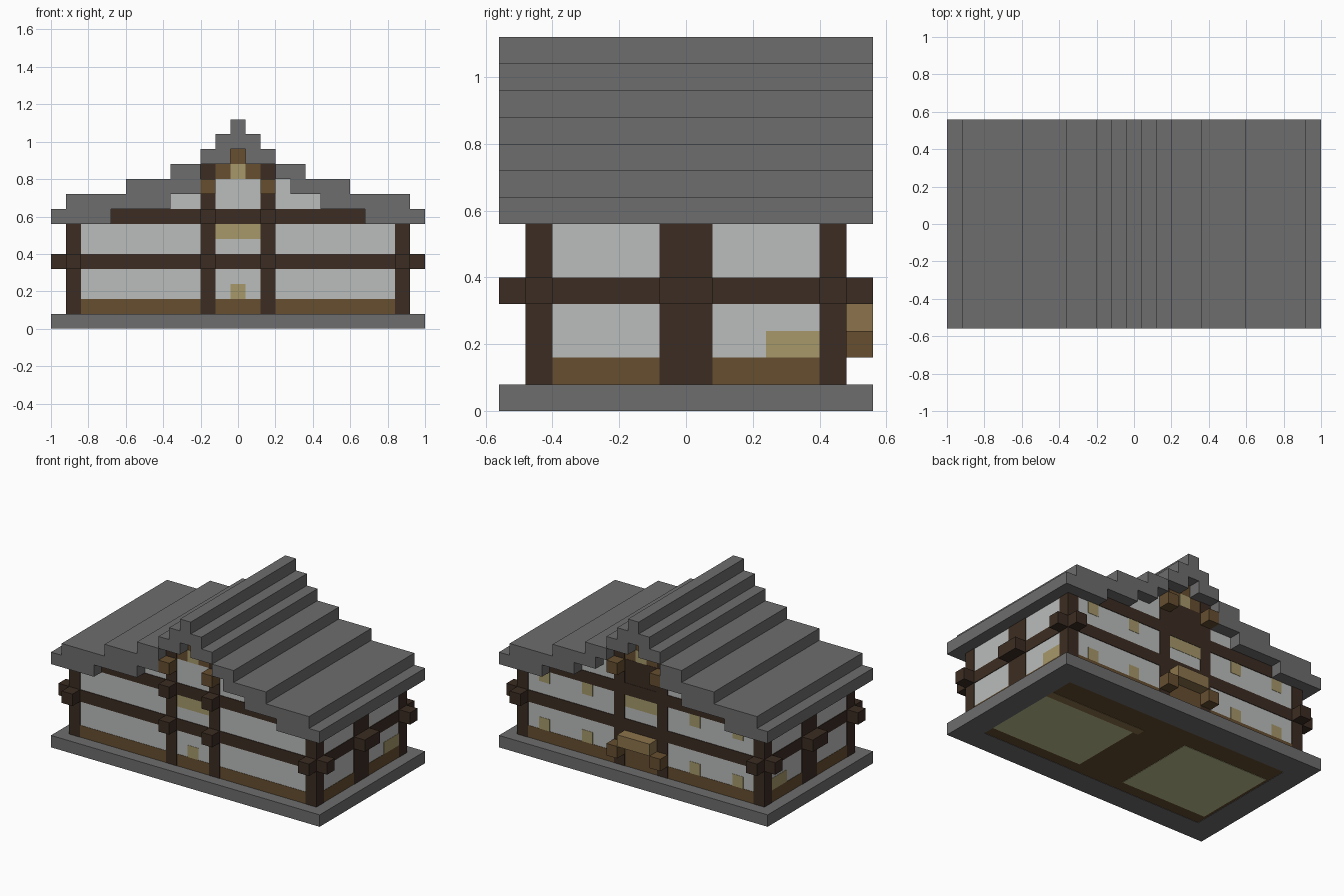
import bpy

cube = bpy.data.objects.get("Cube")
if cube:
    bpy.data.objects.remove(cube, do_unlink=True)

V = 0.08  # block size


def material(name, hex_code):
    def linear(c):
        return c / 12.92 if c <= 0.04045 else ((c + 0.055) / 1.055) ** 2.4
    rgb = [linear(int(hex_code[i:i + 2], 16) / 255) for i in (0, 2, 4)]
    m = bpy.data.materials.new(name)
    m.use_nodes = True
    m.diffuse_color = (*rgb, 1)
    bsdf = next(n for n in m.node_tree.nodes if n.type == 'BSDF_PRINCIPLED')
    bsdf.inputs["Base Color"].default_value = (*rgb, 1)
    return m


STONE = material("grey stone", "6d6d6d")
TIMBER = material("dark timber", "3b2c22")
PLASTER = material("pale plaster", "babdbb")
PLANK = material("brown plank", "664e30")
GLOW = material("tan pane", "a6986a")
LIGHT = material("light wood", "8c744c")
RUG = material("pale green rug", "bfc38f")


def box(name, mat, x, y, z):
    """Box from three (low, high) ranges."""
    verts = [(a, b, c) for a in x for b in y for c in z]
    faces = [(0, 1, 3, 2), (4, 6, 7, 5), (0, 4, 5, 1),
             (2, 3, 7, 6), (0, 2, 6, 4), (1, 5, 7, 3)]
    mesh = bpy.data.meshes.new(name)
    mesh.from_pydata(verts, [], faces)
    mesh.materials.append(mat)
    ob = bpy.data.objects.new(name, mesh)
    bpy.context.collection.objects.link(ob)
    return ob


def span(low, blocks=1):
    return (low, low + V * blocks)


def mid(centre, blocks=1):
    return (centre - V * blocks / 2, centre + V * blocks / 2)


def y_side(s, near, far):
    return tuple(sorted((s * near, s * far)))


# Base ring and floor seen from below
for s in (-1, 1):
    box("base_edge", STONE, (-1, 1), y_side(s, .40, .56), span(0))
    box("base_end", STONE, y_side(s, .84, 1), (-.40, .40), span(0))
box("floor", PLANK, (-.84, .84), (-.40, .40), (.002, .078))
box("rug_right", RUG, (.16, .84), (-.32, .18), (0, .006))
box("rug_left", RUG, (-.82, -.18), (-.32, .26), (0, .006))
box("floor_strip", LIGHT, (.12, .84), (.18, .24), (0, .006))

# Plaster walls
box("walls", PLASTER, (-.916, .916), (-.476, .476), (.08, .56))

# Skirting planks around the foot of the walls
box("skirting", PLANK, (-.918, .918), (-.478, .478), (.08, .16))

# Timber band around the middle
box("middle_band", TIMBER, (-.92, .92), (-.48, .48), (.32, .40))

for s in (-1, 1):
    face = y_side(s, .40, .48)
    knob = y_side(s, .48, .56)
    pane = y_side(s, .47, .478)

    # Corner posts with their projecting beam ends
    for x in (-.88, .88):
        box("corner_post", TIMBER, mid(x), face, (.08, .56))
        box("corner_beam_end", TIMBER, mid(x), knob, (.32, .40))
        box("corner_side_beam_end", TIMBER, y_side(x / abs(x), .92, 1), face, (.32, .40))

    # Tall inner posts with beam ends and brackets
    for x in (-.16, .16):
        box("inner_post", TIMBER, mid(x), face, (.08, .88))
        box("gable_bracket", PLANK, mid(x), knob, (.72, .80))
        if s < 0:
            box("inner_beam_end", TIMBER, mid(x), knob, (.32, .40))
            box("upper_beam_end", TIMBER, mid(x), knob, (.56, .64))

    # Side middle post, its beam end and side pane
    box("side_post", TIMBER, y_side(s, .84, .92), mid(0, 2), (.08, .56))
    box("side_beam_end", TIMBER, y_side(s, .92, 1), mid(0, 2), (.32, .40))
    box("side_pane", GLOW, y_side(s, .91, .918), (.24, .40), (.16, .24))

    # Gable beam, filling and peak
    box("gable_beam", TIMBER, (-.68, .68), face, (.56, .64))
    box("gable_lower_wall", PLASTER, (-.36, .44), y_side(s, .40, .476), (.64, .72))
    box("gable_upper_wall", PLASTER, (-.20, .28), y_side(s, .40, .476), (.72, .80))
    box("gable_boards", PLANK, mid(0, 3), y_side(s, .40, .476), (.80, .88))
    box("gable_peak", PLANK, mid(0), y_side(s, .40, .476), (.88, .96))
    box("gable_pane", GLOW, mid(0), pane, (.80, .88))

    # Wide pane between the inner posts
    box("wide_pane", GLOW, mid(0, 3), pane, (.48, .56))

# Front door pane
box("front_pane", GLOW, mid(0), (-.478, -.47), (.16, .24))

# Back small panes
for x in (-.72, -.40, .40, .72):
    for z in (.16, .48):
        box("back_pane", GLOW, mid(x), (.47, .478), span(z))

# Back centre panels and planter
box("back_gable_panel", TIMBER, mid(0, 3), (.47, .478), (.64, .80))
box("back_lower_panel", PLANK, mid(0, 3), (.47, .478), (.16, .32))
box("planter", LIGHT, mid(0, 3), (.48, .56), (.24, .32))
for x in (-.16, .16):
    box("planter_bracket", PLANK, mid(x), (.48, .56), (.16, .24))

# Stepped roof: outer half width, inner left edge, inner right edge per row
rows = [(1, -.68, .68), (.92, -.36, .44), (.60, -.20, .28), (.36, -.20, .20),
        (.20, -.04, .04), (.12, 0, 0), (.04, 0, 0)]
for i, (outer, left, right) in enumerate(rows):
    z = span(.56 + i * V)
    if left == right:
        box("roof_ridge", STONE, (-outer, outer), (-.56, .56), z)
    else:
        box("roof_step_left", STONE, (-outer, left), (-.56, .56), z)
        box("roof_step_right", STONE, (right, outer), (-.56, .56), z)
